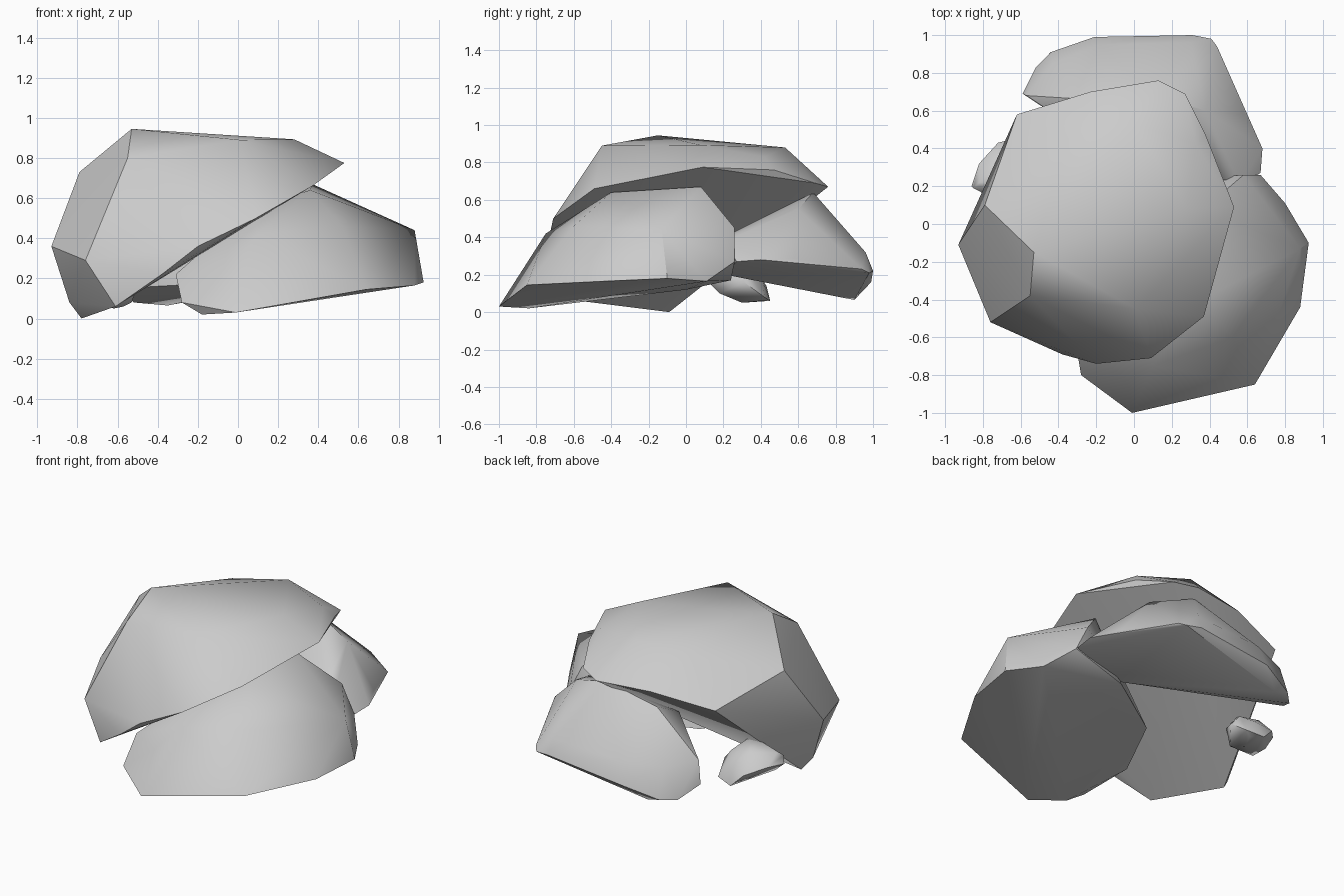
import bpy, bmesh, math


def rock(name, points, angle):
    """Chiselled stone: convex hull around a few corner points."""
    bm = bmesh.new()
    for p in points:
        bm.verts.new(p)
    bmesh.ops.convex_hull(bm, input=bm.verts[:])
    loose = [v for v in bm.verts if not v.link_faces]
    bmesh.ops.delete(bm, geom=loose, context='VERTS')
    bmesh.ops.dissolve_limit(bm, angle_limit=math.radians(2),
                             verts=bm.verts[:], edges=bm.edges[:])
    bmesh.ops.recalc_face_normals(bm, faces=bm.faces[:])
    mesh = bpy.data.meshes.new(name)
    bm.to_mesh(mesh)
    bm.free()
    ob = bpy.data.objects.new(name, mesh)
    bpy.context.collection.objects.link(ob)
    bpy.ops.object.select_all(action='DESELECT')
    ob.select_set(True)
    bpy.context.view_layer.objects.active = ob
    bpy.ops.object.shade_smooth_by_angle(angle=math.radians(angle))
    return ob


# Large leaning slab on top
rock("top_rock", [
    # upper rim
    (-.53, -.15, .945), (.01, -.45, .89), (.28, .08, .893), (-.79, .10, .73),
    (.0, .53, .88), (-.35, .44, .83), (.33, .42, .83), (-.55, -.38, .80),
    # widest outline, right and back
    (.37, -.49, .66), (.53, .09, .775), (.38, .47, .76), (.27, .69, .69),
    (.13, .76, .67), (-.23, .70, .67), (-.62, .58, .60),
    # front lower edge
    (.09, -.71, .50), (-.20, -.74, .36), (-.38, -.69, .22),
    (-.61, -.57, .06), (-.76, -.52, .29),
    # left point and foot
    (-.93, -.11, .36), (-.84, -.13, .08), (-.78, -.09, .0),
], 35)

# Block at the front right
rock("front_rock", [
    # top ridge
    (.37, .08, .67), (.36, -.40, .64), (.05, -.42, .54), (.88, -.13, .44),
    (.52, -.60, .46), (.10, -.75, .42), (-.03, -.83, .27),
    # lower outline
    (-.01, -1.0, .03), (.64, -.85, .145), (.88, -.44, .165), (.925, -.10, .18),
    (.80, .11, .165), (.67, .26, .27), (.58, .26, .45),
    # left end and underside
    (-.28, -.80, .08), (-.31, -.62, .22), (-.18, -.84, .02),
    (-.28, -.40, .08), (-.10, .0, .12), (.30, .24, .17),
], 35)

# Rounded block at the back
rock("back_rock", [
    # crown
    (.10, .68, .64), (-.25, .66, .56), (.38, .60, .55), (.47, .24, .42),
    (.56, .21, .38), (-.30, .50, .48),
    # outline
    (.67, .27, .27), (.68, .40, .28), (.59, .58, .285), (.44, .94, .23),
    (.41, .98, .21), (.31, 1.0, .22), (.30, .96, .32), (-.21, .99, .16),
    (-.18, .95, .29), (-.44, .91, .09), (-.52, .83, .08), (-.43, .85, .28),
    (-.59, .69, .15), (-.57, .68, .30),
    # underside
    (-.35, .90, .065), (.30, .21, .20),
], 40)

# Small pebble at the left
rock("pebble", [
    (-.86, .20, .17), (-.82, .32, .18), (-.72, .43, .14), (-.64, .45, .06),
    (-.53, .42, .08), (-.50, .31, .16), (-.58, .17, .22), (-.70, .11, .17),
    (-.82, .22, .24), (-.72, .22, .28), (-.62, .22, .29), (-.56, .32, .23),
    (-.70, .33, .25), (-.60, .41, .17), (-.62, .30, .05), (-.57, .40, .06),
    (-.78, .18, .10), (-.60, .18, .10), (-.85, .19, .22),
], 55)
